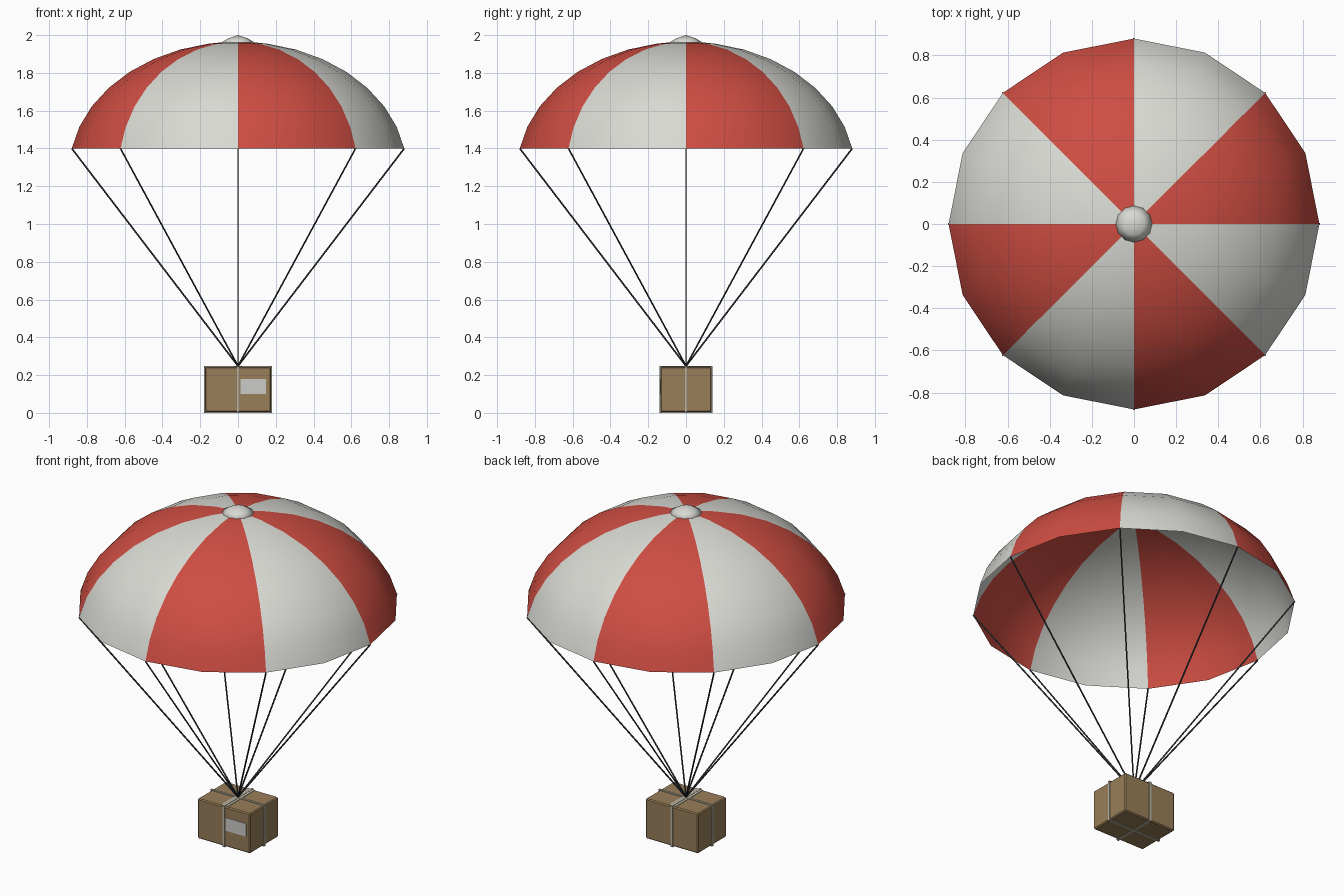
import bpy, bmesh, math
from mathutils import Vector

cube = bpy.data.objects.get("Cube")
if cube:
    bpy.data.objects.remove(cube, do_unlink=True)


def material(name, r, g, b):
    m = bpy.data.materials.new(name)
    m.use_nodes = True
    m.diffuse_color = (r, g, b, 1)
    bsdf = next(n for n in m.node_tree.nodes if n.type == 'BSDF_PRINCIPLED')
    bsdf.inputs["Base Color"].default_value = (r, g, b, 1)
    bsdf.inputs["Roughness"].default_value = 0.8
    return m


red = material("red fabric", 0.62, 0.075, 0.055)
white = material("white fabric", 0.70, 0.70, 0.66)
cord = material("dark cord", 0.035, 0.038, 0.042)
card = material("brown cardboard", 0.32, 0.21, 0.10)
strap_mat = material("pale strap", 0.48, 0.46, 0.37)
paper = material("label paper", 0.60, 0.60, 0.58)


def add_object(name, bm, *mats):
    mesh = bpy.data.meshes.new(name)
    bm.to_mesh(mesh)
    bm.free()
    obj = bpy.data.objects.new(name, mesh)
    bpy.context.collection.objects.link(obj)
    for m in mats:
        mesh.materials.append(m)
    return obj


def lathe(name, profile, sides, *mats):
    """Smooth surface of revolution around z from (radius, height) points."""
    bm = bmesh.new()
    rings = [[bm.verts.new((r * math.cos(a), r * math.sin(a), z))
              for a in (2 * math.pi * i / sides for i in range(sides))]
             for r, z in profile]
    for low, high in zip(rings, rings[1:]):
        for i in range(sides):
            j = (i + 1) % sides
            bm.faces.new((low[i], low[j], high[j], high[i])).smooth = True
    bmesh.ops.remove_doubles(bm, verts=bm.verts, dist=0.0005)
    return add_object(name, bm, *mats)


def box(name, size, centre, mat, bevel=0):
    bm = bmesh.new()
    bmesh.ops.create_cube(bm, size=1)
    bmesh.ops.scale(bm, vec=size, verts=bm.verts)
    bmesh.ops.translate(bm, vec=centre, verts=bm.verts)
    if bevel:
        bmesh.ops.bevel(bm, geom=bm.edges[:], offset=bevel, segments=1,
                        affect='EDGES')
    return add_object(name, bm, mat)


# Canopy: thin dome with alternating gores
RIM, RIM_Z = 0.88, 1.40
steep = math.radians(80)
a = RIM / math.sin(steep)
b = 0.565 / (1 - math.cos(steep))
dome = []
for deg in (80, 70, 60, 50, 40, 30, 20, 10, 5):
    t = math.radians(deg)
    dome.append((a * math.sin(t), RIM_Z + b * (math.cos(t) - math.cos(steep))))
canopy = lathe("canopy", dome, 16, red, white)
for face in canopy.data.polygons:
    angle = math.atan2(face.center.y, face.center.x)
    face.material_index = math.floor(angle / (math.pi / 4)) % 2

# Crown cap over the vent
lathe("crown_cap", [(0, 1.925), (0.05, 1.935), (0.094, 1.957),
                    (0.05, 1.984), (0, 2.0)], 12, white)

# Suspension lines gathered on top of the parcel
knot = Vector((0, 0, 0.248))
for i in range(8):
    ang = i * math.pi / 4
    end = Vector((RIM * math.cos(ang), RIM * math.sin(ang), RIM_Z))
    span = end - knot
    bm = bmesh.new()
    bmesh.ops.create_cone(bm, cap_ends=True, segments=6, radius1=0.0045,
                          radius2=0.0045, depth=span.length)
    bmesh.ops.rotate(bm, verts=bm.verts,
                     matrix=span.to_track_quat('Z', 'Y').to_matrix())
    bmesh.ops.translate(bm, vec=(knot + end) / 2, verts=bm.verts)
    line = add_object(f"suspension_line_{i + 1}", bm, cord)
    for face in line.data.polygons:
        face.use_smooth = len(face.vertices) == 4

# Parcel
W, D, H, BASE = 0.35, 0.27, 0.24, 0.004
mid = BASE + H / 2
box("parcel", (W, D, H), (0, 0, mid), card, 0.006)

# Straps: four thin strips per loop, sitting proud of the cardboard
T, SW = 0.004, 0.013
for side, tag in ((-1, "a"), (1, "b")):
    box(f"strap_y_{tag}", (SW, T, H + 2 * T), (0, side * (D + T) / 2, mid), strap_mat)
    box(f"strap_x_{tag}", (T, SW, H + 2 * T), (side * (W + T) / 2, 0, mid), strap_mat)
    z = mid + side * (H + T) / 2
    box(f"strap_long_{tag}", (W, SW, T), (0, 0, z), strap_mat)
    box(f"strap_cross_{tag}", (SW, D, T), (0, 0, z), strap_mat)

# Sealing tape along the lid seam, and the front label
box("lid_tape", (0.045, D - 0.012, 0.003), (0, 0, BASE + H + 0.001), strap_mat)
box("front_label", (0.135, 0.003, 0.078), (0.082, -D / 2 - 0.001, 0.14), paper)
